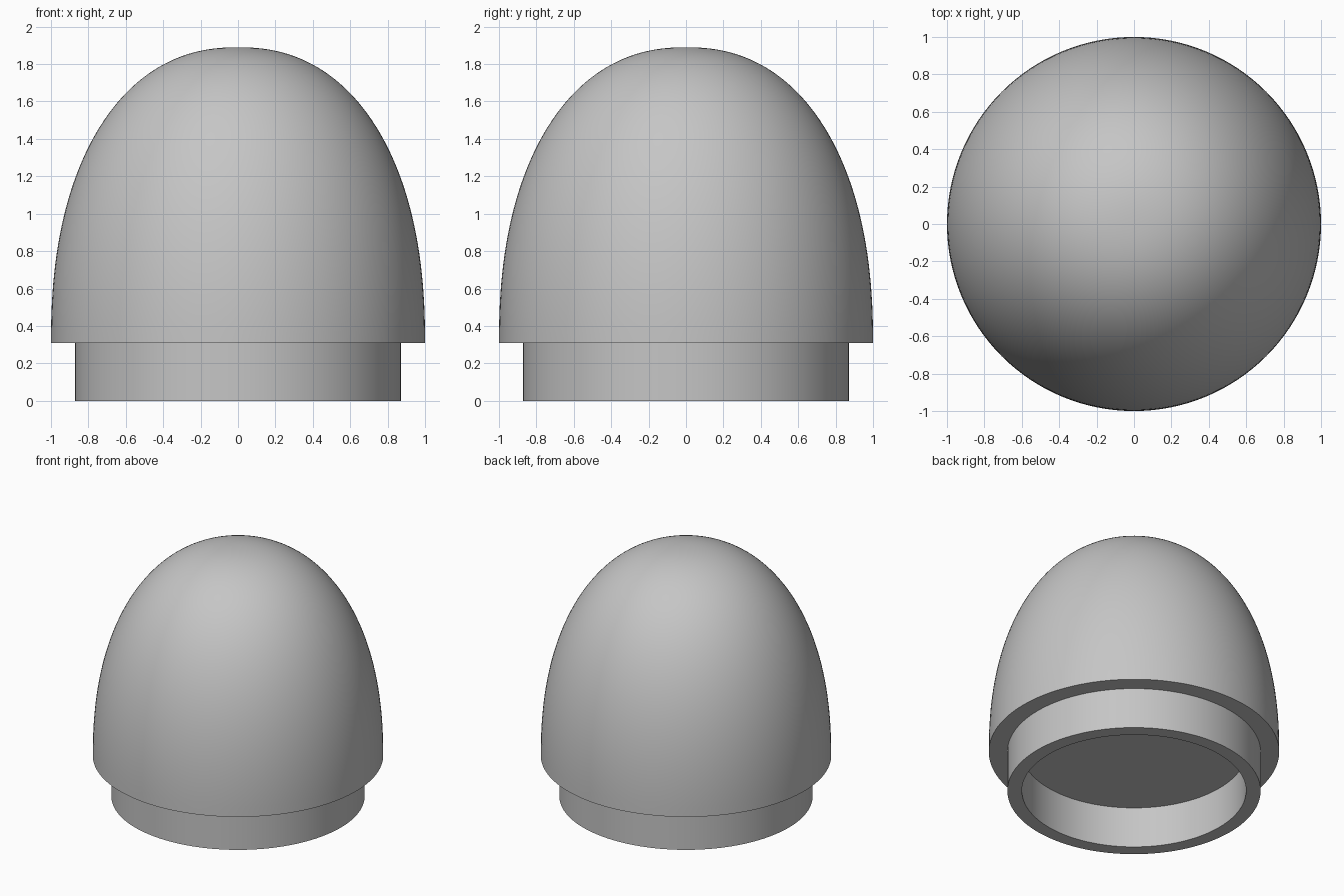
import bpy, bmesh, math
from mathutils import Vector

if "Cube" in bpy.data.objects:
    bpy.data.objects.remove(bpy.data.objects["Cube"])

SEGMENTS = 128
SHOULDER_Z, TOP_Z = 0.31, 1.89
PLUG_R, BORE_R = 0.872, 0.772
POWER = 2.25  # fullness of the dome curve

grey = bpy.data.materials.new("light grey")
grey.diffuse_color = (0.56, 0.56, 0.56, 1)
grey.use_nodes = True
grey.node_tree.nodes["Principled BSDF"].inputs["Base Color"].default_value = grey.diffuse_color

# Dome: rounded curve from the shoulder edge to the crown
dome = []
for i in range(49):
    a = math.pi / 2 * i / 48
    r = max(math.cos(a), 0.0) ** (2 / POWER)
    z = SHOULDER_Z + (TOP_Z - SHOULDER_Z) * math.sin(a) ** (2 / POWER)
    dome.append((r, z))
dome[-1] = (0, TOP_Z)

# Full section: recess floor, bore, plug rim, plug side, shoulder, dome
profile = [(0, SHOULDER_Z), (BORE_R, SHOULDER_Z), (BORE_R, 0),
           (PLUG_R, 0), (PLUG_R, SHOULDER_Z)] + dome

bm = bmesh.new()
verts = [bm.verts.new((r, 0, z)) for r, z in profile]
edges = [bm.edges.new(pair) for pair in zip(verts, verts[1:])]
bmesh.ops.spin(bm, geom=verts + edges, cent=(0, 0, 0), axis=(0, 0, 1),
               angle=math.tau, steps=SEGMENTS, use_merge=True)
bmesh.ops.remove_doubles(bm, verts=bm.verts, dist=1e-5)
bmesh.ops.recalc_face_normals(bm, faces=bm.faces)

mesh = bpy.data.meshes.new("domed_cap")
bm.to_mesh(mesh)
bm.free()
mesh.materials.append(grey)
cap = bpy.data.objects.new("domed_cap", mesh)
bpy.context.collection.objects.link(cap)

# Smooth surfaces with crisp rims
bpy.context.view_layer.objects.active = cap
cap.select_set(True)
bpy.ops.object.shade_smooth_by_angle(angle=math.radians(35))
